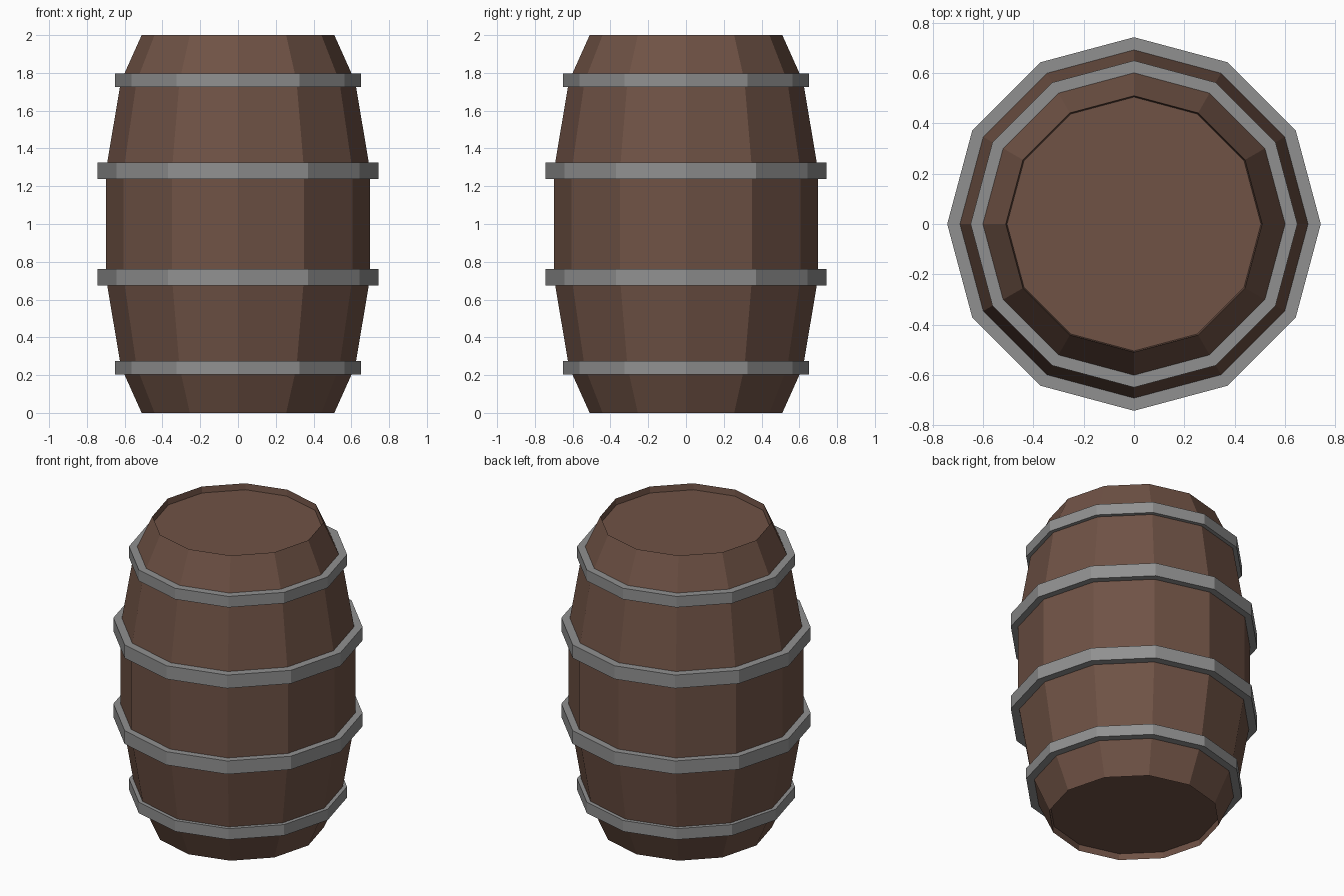
import bpy, bmesh, math

if "Cube" in bpy.data.objects:
    bpy.data.objects.remove(bpy.data.objects["Cube"])

SIDES = 12


def material(name, color):
    mat = bpy.data.materials.new(name)
    mat.diffuse_color = (*color, 1)
    mat.use_nodes = True
    mat.node_tree.nodes["Principled BSDF"].inputs["Base Color"].default_value = mat.diffuse_color
    return mat


def lathe(name, profile, mat, closed=False):
    """Revolve (radius, z) points into a faceted solid; open profiles get end caps."""
    bm = bmesh.new()
    rings = []
    for r, z in profile:
        rings.append([bm.verts.new((r * math.cos(math.tau * i / SIDES),
                                    r * math.sin(math.tau * i / SIDES), z))
                      for i in range(SIDES)])
    pairs = list(zip(rings, rings[1:]))
    if closed:
        pairs.append((rings[-1], rings[0]))
    else:
        bm.faces.new(rings[0])
        bm.faces.new(rings[-1])
    for a, b in pairs:
        for i in range(SIDES):
            j = (i + 1) % SIDES
            bm.faces.new((a[i], a[j], b[j], b[i]))
    bmesh.ops.recalc_face_normals(bm, faces=bm.faces)
    mesh = bpy.data.meshes.new(name)
    bm.to_mesh(mesh)
    bm.free()
    mesh.materials.append(mat)
    obj = bpy.data.objects.new(name, mesh)
    bpy.context.collection.objects.link(obj)
    return obj


wood = material("wood", (0.16, 0.085, 0.06))
metal = material("metal", (0.28, 0.28, 0.28))

# Barrel body: bulging staves with both heads set slightly into the rims
half = [(0.505, 0.04), (0.51, 0.0), (0.62, 0.245), (0.70, 0.72)]
lathe("barrel_body", half + [(r, 2 - z) for r, z in reversed(half)], wood)

# Metal hoops: a narrow and a wide pair, mirrored about mid height
for label, r_in, r_out, z0, z1 in (("end", 0.60, 0.65, 0.203, 0.275),
                                   ("middle", 0.69, 0.743, 0.675, 0.762)):
    for side, a, b in (("lower", z0, z1), ("upper", 2 - z1, 2 - z0)):
        lathe(f"{side}_{label}_hoop",
              [(r_in, a), (r_out, a), (r_out, b), (r_in, b)], metal, closed=True)
